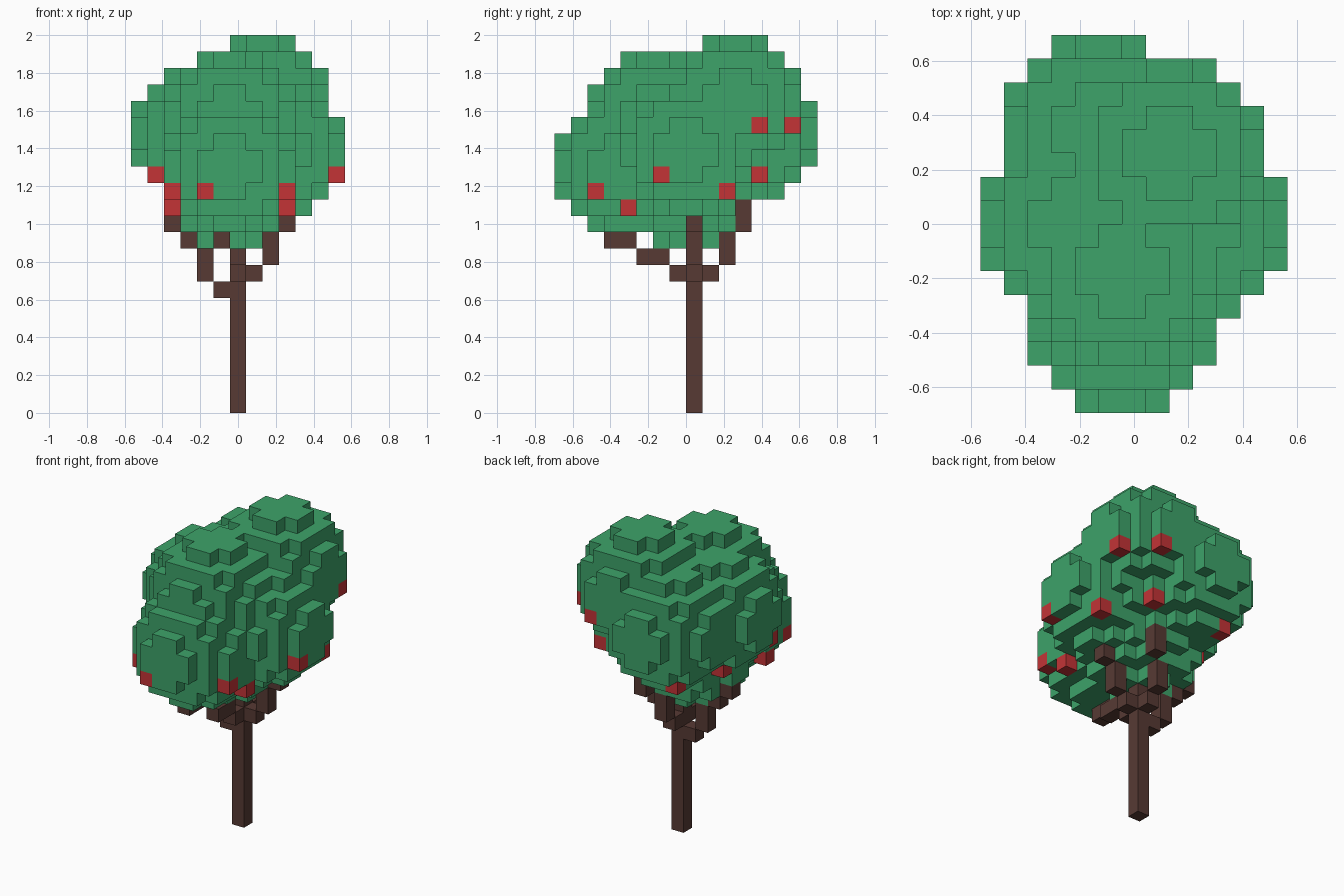
import bpy
import bmesh
from mathutils import Vector

if "Cube" in bpy.data.objects:
    bpy.data.objects.remove(bpy.data.objects["Cube"], do_unlink=True)

UNIT = 2 / 23                       # edge of one block
ORIGIN = Vector((6.5, 8, 0))        # block grid centre
DIRECTIONS = [Vector(d) for d in ((1, 0, 0), (-1, 0, 0), (0, 1, 0),
                                  (0, -1, 0), (0, 0, 1), (0, 0, -1))]


def make_material(name, colour):
    mat = bpy.data.materials.new(name)
    mat.use_nodes = True
    mat.diffuse_color = (*colour, 1)
    mat.node_tree.nodes["Principled BSDF"].inputs["Base Color"].default_value = (*colour, 1)
    return mat


def ball(centre, radius=4):
    """Blocks whose centres lie inside a sphere."""
    c = Vector(centre)
    span = [range(int(v) - radius, int(v) + radius) for v in centre]
    return {(x, y, z) for x in span[0] for y in span[1] for z in span[2]
            if (Vector((x + .5, y + .5, z + .5)) - c).length <= radius}


def build_blocks(name, blocks, mat):
    """Outer skin of a set of blocks, with flat areas merged."""
    bm = bmesh.new()
    for block in sorted(blocks):
        middle = Vector(block) + Vector((.5, .5, .5))
        for d in DIRECTIONS:
            if tuple(int(v) for v in Vector(block) + d) in blocks:
                continue
            a = Vector((d.y, d.z, d.x)) / 2
            b = d.cross(a)
            corners = [a + b, b - a, -a - b, a - b]
            bm.faces.new([bm.verts.new((middle + d / 2 + c - ORIGIN) * UNIT)
                          for c in corners])
    bmesh.ops.remove_doubles(bm, verts=bm.verts, dist=UNIT / 100)
    bmesh.ops.recalc_face_normals(bm, faces=bm.faces)
    bmesh.ops.dissolve_limit(bm, angle_limit=.01, verts=bm.verts, edges=bm.edges)
    bmesh.ops.triangulate(bm, faces=[f for f in bm.faces if len(f.verts) > 4])
    mesh = bpy.data.meshes.new(name)
    bm.to_mesh(mesh)
    bm.free()
    mesh.materials.append(mat)
    obj = bpy.data.objects.new(name, mesh)
    bpy.context.collection.objects.link(obj)
    return obj


leaf_green = make_material("leaf green", (.047, .366, .144))
bark_brown = make_material("bark brown", (.095, .042, .034))
fruit_red = make_material("fruit red", (.546, .034, .037))

# Trunk and four stepped branches
trunk = {(6, 8, z) for z in range(12)}
branches = {
    "left_branch": {(7, 8, 8), (8, 8, 9), (8, 8, 10), (9, 8, 11)},
    "right_branch": {(5, 8, 7), (4, 8, 8), (4, 8, 9), (3, 8, 10), (2, 8, 11)},
    "front_branch": {(6, 7, 8), (6, 6, 9), (6, 5, 9), (5, 4, 10), (5, 3, 10)},
    "back_branch": {(6, 9, 8), (6, 10, 9), (6, 10, 10), (7, 11, 11), (7, 11, 12)},
}
wood = trunk.union(*branches.values())

# Fruit hanging under the leaf clusters
fruit = {(4, 0, 13), (2, 2, 13), (2, 4, 12), (9, 2, 13), (9, 4, 12),
         (1, 5, 14), (2, 9, 13), (12, 6, 14), (11, 10, 13), (3, 13, 13),
         (8, 12, 14), (11, 12, 17), (9, 14, 17)}

# Crown of seven overlapping leaf balls
clusters = [(8, 11, 19), (6, 6, 18), (4, 8, 17), (9, 8, 16),
            (6, 4, 15), (5, 12, 17), (6, 8, 14)]
crown = set().union(*(ball(c) for c in clusters)) - wood - fruit

build_blocks("trunk", trunk, bark_brown)
for part, blocks in branches.items():
    build_blocks(part, blocks, bark_brown)
build_blocks("leaf_crown", crown, leaf_green)
for n, block in enumerate(sorted(fruit)):
    build_blocks(f"fruit_{n + 1}", {block}, fruit_red)
